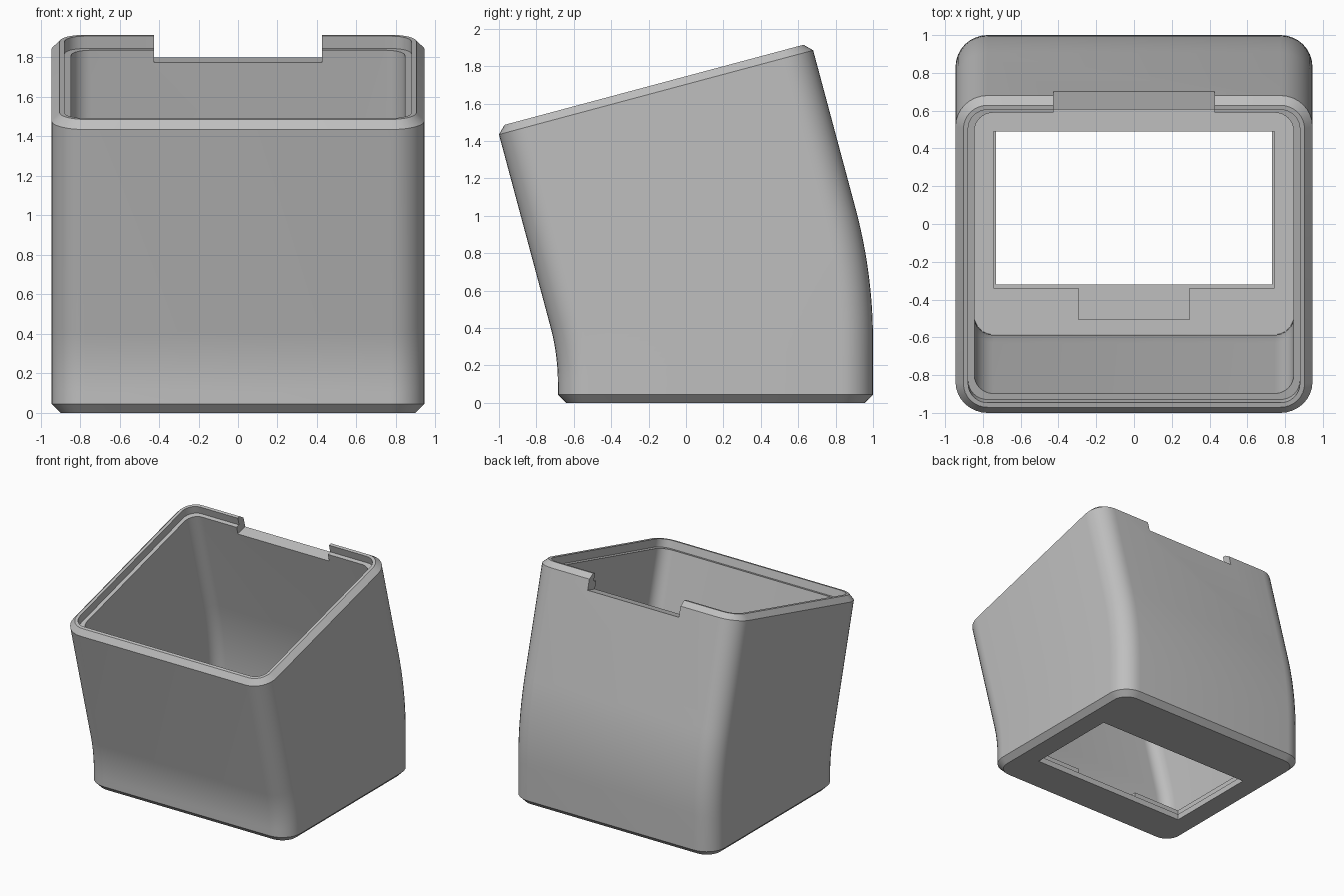
import bpy, bmesh, math
from mathutils import Vector

if "Cube" in bpy.data.objects:
    bpy.data.objects.remove(bpy.data.objects["Cube"])

TILT = math.radians(15)
HALF_X, RADIUS, WALL, FLOOR = 0.945, 0.17, 0.10, 0.10
CHAMFER, RIM_INSET, RIM_DEPTH = 0.042, 0.067, 0.065
BEND_STEPS = 12
U = Vector((0, math.cos(TILT), math.sin(TILT)))     # across the tilted rim
N = Vector((0, -math.sin(TILT), math.cos(TILT)))    # out of the tilted rim
FRONT_TOP, BACK_TOP = Vector((0, -1.0, 1.435)), Vector((0, 0.68, 1.885))

grey = bpy.data.materials.new("grey_plastic")
grey.diffuse_color = (0.52, 0.52, 0.52, 1)
grey.use_nodes = True
grey.node_tree.nodes["Principled BSDF"].inputs["Base Color"].default_value = grey.diffuse_color


def bend(y, knee_z, tangent):
    """Points of a wall line that turns from vertical to the tilt."""
    r = tangent / math.tan(TILT / 2)
    pts = []
    for i in range(BEND_STEPS + 1):
        a = TILT * i / BEND_STEPS
        pts.append(Vector((0, y - r * (1 - math.cos(a)),
                           knee_z - tangent + r * math.sin(a))))
    return pts


def ring(bm, front, back, inset):
    """Rounded rectangle spanning from the front point to the back point."""
    d = (back - front).normalized()
    mid, half = (front + back) / 2, (back - front).length / 2 - inset
    hx, r = HALF_X - inset, max(RADIUS - inset, 0.1)
    verts = []
    for k, (sx, sy) in enumerate([(1, 1), (-1, 1), (-1, -1), (1, -1)]):
        for i in range(9):
            a = math.pi / 2 * (k + i / 8)
            x = sx * (hx - r) + r * math.cos(a)
            y = sy * (half - r) + r * math.sin(a)
            verts.append(bm.verts.new(mid + d * y + Vector((x, 0, 0))))
    return verts


def level(z):
    return Vector((0, -0.685, z)), Vector((0, 1.0, z))


def box(name, lo, hi):
    """Hidden cutter box."""
    bm = bmesh.new()
    bmesh.ops.create_cube(bm, size=1)
    for v in bm.verts:
        v.co = Vector([(lo[i] + hi[i]) / 2 + v.co[i] * (hi[i] - lo[i]) for i in range(3)])
    me = bpy.data.meshes.new(name)
    bm.to_mesh(me)
    bm.free()
    ob = bpy.data.objects.new(name, me)
    bpy.context.collection.objects.link(ob)
    ob.hide_render = True
    return ob


# Bent shell: outside going up, over the stepped rim, inside going down
bends = list(zip(bend(-0.685, 0.259, 0.155), bend(1.0, 0.691, 0.36)))
top = (FRONT_TOP, BACK_TOP)


def rim(h):
    return FRONT_TOP + N * h, BACK_TOP + N * h


stations = [(*level(0), 0.045), (*level(0.045), 0)]
stations += [(f, b, 0) for f, b in bends]
stations += [(*top, 0), (*rim(CHAMFER), CHAMFER), (*rim(CHAMFER), RIM_INSET),
             (*rim(CHAMFER - RIM_DEPTH), RIM_INSET), (*rim(CHAMFER - RIM_DEPTH), WALL)]
stations += [(f, b, WALL) for f, b in reversed(bends)]
stations += [(*level(FLOOR), WALL)]

bm = bmesh.new()
rings = [ring(bm, *s) for s in stations]
for a, b in zip(rings, rings[1:]):
    for i in range(len(a)):
        j = (i + 1) % len(a)
        bm.faces.new((a[i], a[j], b[j], b[i]))
bm.faces.new(rings[0][::-1])
bm.faces.new(rings[-1])
bmesh.ops.recalc_face_normals(bm, faces=bm.faces)
mesh = bpy.data.meshes.new("bent_shell")
bm.to_mesh(mesh)
bm.free()
mesh.materials.append(grey)
shell = bpy.data.objects.new("bent_shell", mesh)
bpy.context.collection.objects.link(shell)

# Stepped floor opening with a tab recess, and the notch in the back rim
opening = box("opening_cutter", (-0.73, -0.32, -0.1), (0.73, 0.49, 0.3))
step = box("step_cutter", (-0.745, -0.34, 0.05), (0.745, 0.49, 0.32))
tab = box("tab_cutter", (-0.295, -0.505, 0.05), (0.295, -0.2, 0.34))
notch = box("notch_cutter", (-0.425, -0.2, -0.088), (0.425, 0.1, 0.2))
notch.location = BACK_TOP
notch.rotation_euler.x = TILT

bpy.context.view_layer.objects.active = shell
shell.select_set(True)
cutters = [opening, step, tab, notch]
for c in cutters:
    m = shell.modifiers.new(c.name, 'BOOLEAN')
    m.operation, m.solver, m.object = 'DIFFERENCE', 'EXACT', c
    bpy.ops.object.modifier_apply(modifier=m.name)
for c in cutters:
    bpy.data.objects.remove(c)
bpy.ops.object.shade_smooth_by_angle(angle=math.radians(25))
